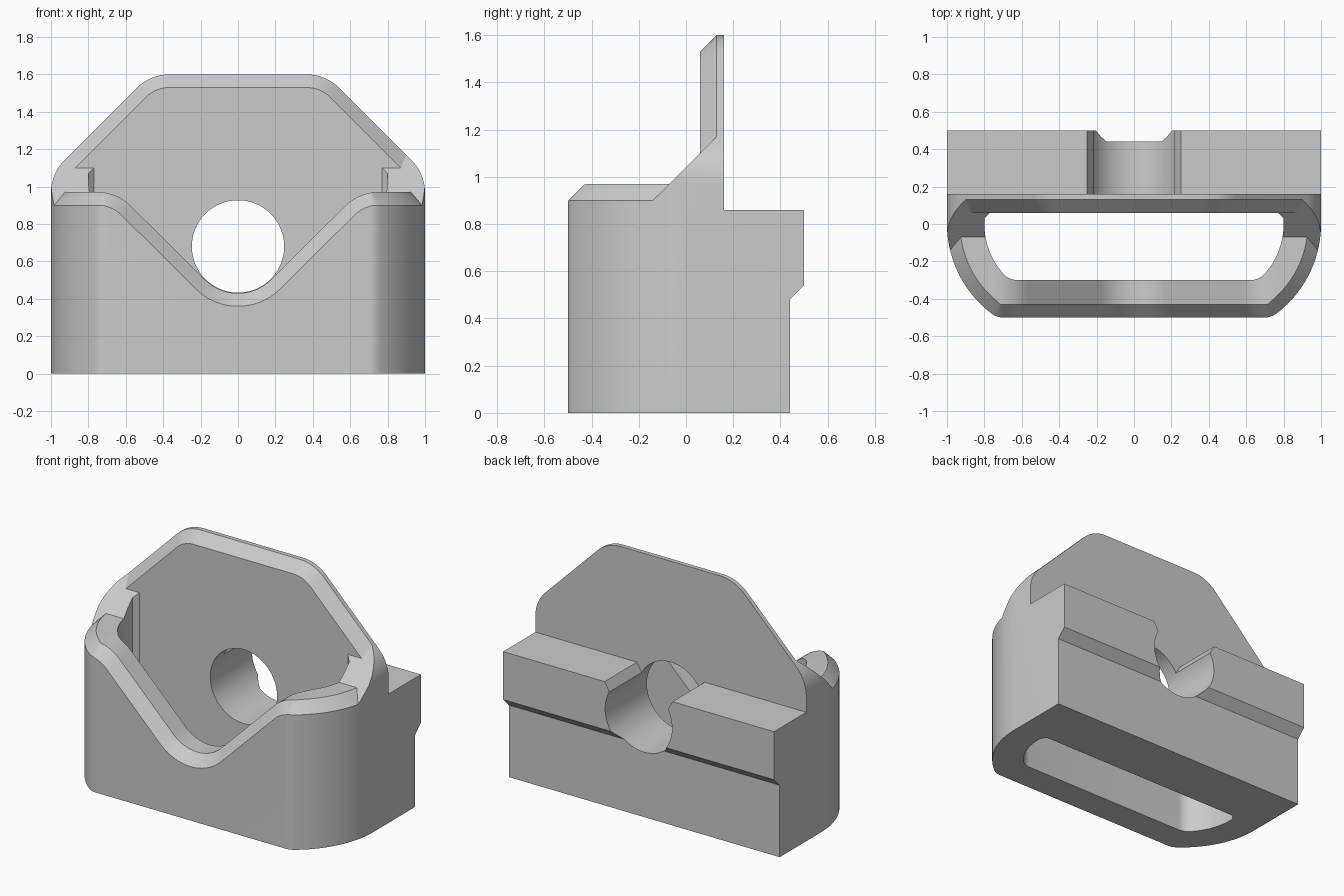
import bpy, bmesh
from math import sin, cos, radians, sqrt, atan2, pi

cube = bpy.data.objects.get("Cube")
if cube:
    bpy.data.objects.remove(cube, do_unlink=True)

grey = bpy.data.materials.new("plain grey")
grey.use_nodes = True
grey.diffuse_color = (0.6, 0.6, 0.6, 1)
grey.node_tree.nodes["Principled BSDF"].inputs["Base Color"].default_value = (0.6, 0.6, 0.6, 1)


def loft(name, rings):
    """Solid through closed rings with equal point counts."""
    bm = bmesh.new()
    rows = [[bm.verts.new(p) for p in ring] for ring in rings]
    n = len(rows[0])
    for a, b in zip(rows, rows[1:]):
        for i in range(n):
            j = (i + 1) % n
            bm.faces.new((a[i], a[j], b[j], b[i]))
    bm.faces.new(rows[0])
    bm.faces.new(rows[-1])
    bmesh.ops.recalc_face_normals(bm, faces=bm.faces)
    mesh = bpy.data.meshes.new(name)
    bm.to_mesh(mesh)
    bm.free()
    mesh.materials.append(grey)
    obj = bpy.data.objects.new(name, mesh)
    bpy.context.collection.objects.link(obj)
    return obj


def along_x(pts, x):
    return [(x, y, z) for y, z in pts]


def along_y(pts, y):
    return [(x, y, z) for x, z in pts]


def along_z(pts, z):
    return [(x, y, z) for x, y in pts]


def boolean(obj, other, operation):
    mod = obj.modifiers.new(operation.lower(), 'BOOLEAN')
    mod.operation = operation
    mod.solver = 'EXACT'
    mod.object = other
    bpy.context.view_layer.objects.active = obj
    bpy.ops.object.modifier_apply(modifier=mod.name)
    bpy.data.objects.remove(other, do_unlink=True)


def arc(cx, cy, r, start, end, steps=10):
    return [(cx + r * cos(start + (end - start) * i / steps),
             cy + r * sin(start + (end - start) * i / steps)) for i in range(steps + 1)]


def mirrored(half):
    """Close a right half profile with its mirror image."""
    return half + [(-x, y) for x, y in reversed(half)]


def footprint(inset, fillet, back):
    """D-shaped plan: bowed sides, flat front, small front fillets."""
    big = 0.6 - inset
    fy = -0.5 + inset + fillet
    fx = 0.4 + sqrt((big - fillet) ** 2 - fy ** 2)
    turn = atan2(fy, fx - 0.4)
    return mirrored(back + arc(0.4, 0, big, 0, turn, 14)
                    + arc(fx, fy, fillet, turn, -pi / 2, 6)[1:])


def plate_outline(inset):
    r = 0.25 - inset
    return mirrored([(1 - inset, 0.5)] + arc(0.75, 0.966, r, 0, pi / 4)
                    + arc(0.366, 1.35, r, pi / 4, pi / 2))


def dip(grow):
    """V-shaped opening with rounded bottom and shoulders."""
    shoulder = arc(0.75, 0.72, 0.25 - grow, pi / 2, 3 * pi / 4)
    bottom = arc(0, 0.68, 0.25 + grow, -pi / 4, -pi / 2 + 0.05)
    return mirrored([(0.75, 1.3)] + shoulder + bottom)


# Hollow body with a chamfered rim
outer = footprint(0, 0.1, [(1, 0.16)])
rim = footprint(0.07, 0.03, [(0.93, 0.16)])
body = loft("holder_body", [along_z(outer, 0), along_z(outer, 0.9), along_z(rim, 0.97)])

# Front dip, its edge chamfered on the outside
boolean(body, loft("dip_cutter", [along_y(dip(g), y) for y, g in
                                  ((-0.52, 0.09), (-0.43, 0), (0, 0))]), 'DIFFERENCE')

# Sloping shoulders that rise to the back plate
shoulders = loft("shoulders", [along_z(outer, 0.1), along_z(outer, 1.4)])
full = plate_outline(0)
boolean(shoulders, loft("outline_limit", [along_y(full, -0.6), along_y(full, 0.3)]), 'INTERSECT')
slope = [(-0.2, 0.55), (-0.2, 0.84), (0.13, 1.17), (0.13, 0.55)]
boolean(shoulders, loft("slope_limit", [along_x(slope, -1.1), along_x(slope, 1.1)]), 'INTERSECT')
boolean(body, shoulders, 'UNION')

# Back plate, chamfered on the front
boolean(body, loft("back_plate", [along_y(plate_outline(d), y) for y, d in
                                  ((0.06, 0.07), (0.13, 0), (0.16, 0))]), 'UNION')

# Rear mounting block with overhanging lip
block = [(0.1, 0), (0.44, 0), (0.44, 0.48), (0.5, 0.54), (0.5, 0.86), (0.1, 0.86)]
boolean(body, loft("rear_block", [along_x(block, -1), along_x(block, 1)]), 'UNION')

# Through pocket, open at top and bottom
pocket = footprint(0.2, 0.1, [(0.77, 0.06), (0.8, 0.03)])
boolean(body, loft("pocket_cutter", [along_z(pocket, -0.1), along_z(pocket, 1.8)]), 'DIFFERENCE')

# Round hole through the back, opening through the top of the block
hole = arc(0, 0.68, 0.247, 0, 2 * pi, 64)[:-1]
boolean(body, loft("hole_cutter", [along_y(hole, 0), along_y(hole, 0.6)]), 'DIFFERENCE')
notch = mirrored([(0.216, 0.8), (0.25, 0.86), (0.255, 0.87)])
boolean(body, loft("notch_cutter", [along_y(notch, 0.16), along_y(notch, 0.6)]), 'DIFFERENCE')

# Merge flat regions and smooth only the curves
bm = bmesh.new()
bm.from_mesh(body.data)
bmesh.ops.remove_doubles(bm, verts=bm.verts, dist=0.0002)
bmesh.ops.dissolve_limit(bm, angle_limit=radians(0.5), verts=bm.verts, edges=bm.edges)
bm.to_mesh(body.data)
bm.free()
bpy.ops.object.select_all(action='DESELECT')
body.select_set(True)
bpy.context.view_layer.objects.active = body
bpy.ops.object.shade_smooth_by_angle(angle=radians(25))
